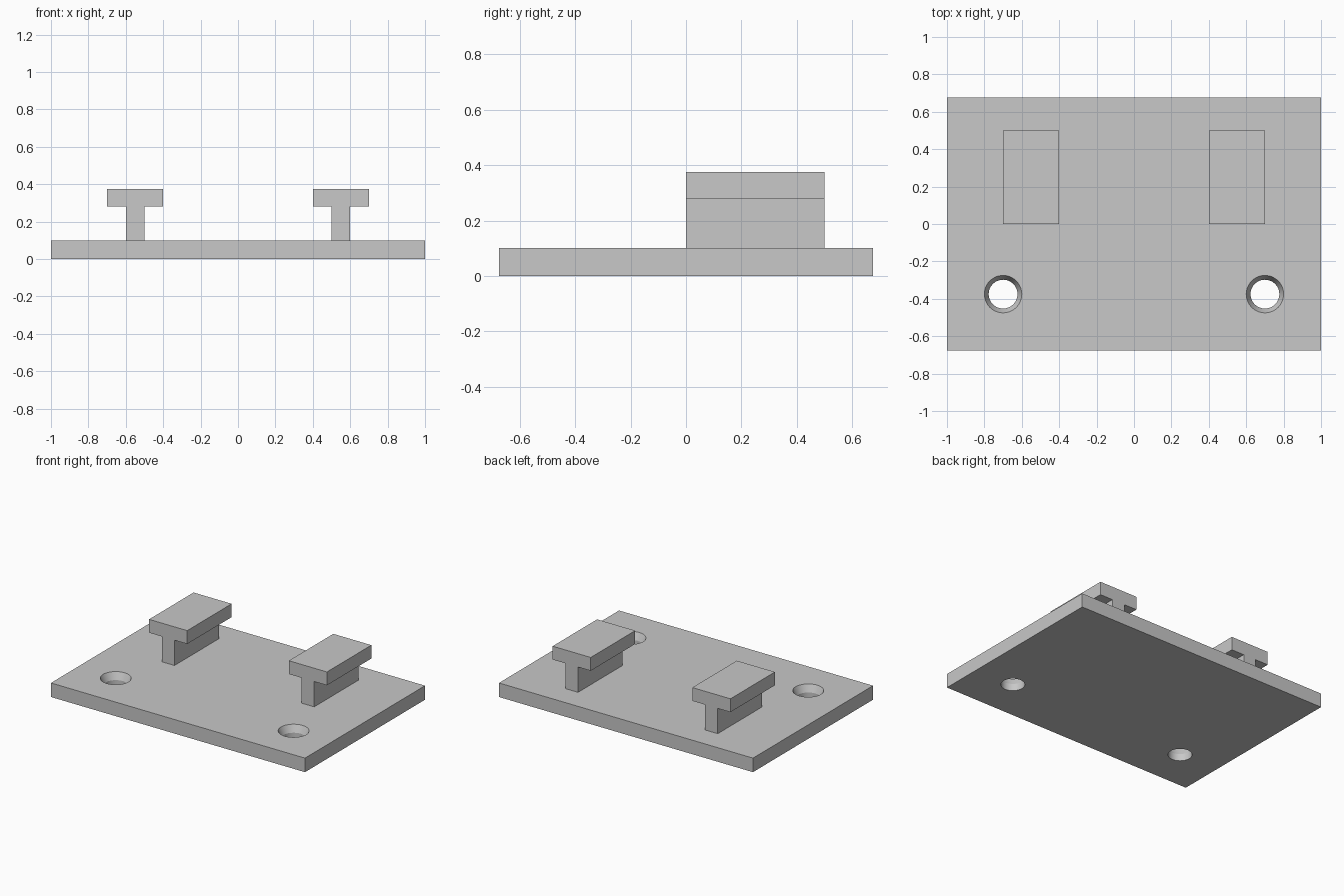
import bpy, bmesh

if "Cube" in bpy.data.objects:
    bpy.data.objects.remove(bpy.data.objects["Cube"], do_unlink=True)

grey = bpy.data.materials.new("plain grey")
grey.use_nodes = True
colour = (0.58, 0.58, 0.58, 1)
grey.diffuse_color = colour
grey.node_tree.nodes["Principled BSDF"].inputs["Base Color"].default_value = colour

PLATE_TOP = 0.1


def add_object(name, bm):
    bmesh.ops.recalc_face_normals(bm, faces=bm.faces)
    mesh = bpy.data.meshes.new(name)
    bm.to_mesh(mesh)
    bm.free()
    mesh.materials.append(grey)
    obj = bpy.data.objects.new(name, mesh)
    bpy.context.collection.objects.link(obj)
    return obj


def extrude_along_y(name, profile, y0, y1):
    """Solid from an x-z outline, extruded from y0 to y1."""
    bm = bmesh.new()
    face = bm.faces.new([bm.verts.new((x, y0, z)) for x, z in profile])
    result = bmesh.ops.extrude_face_region(bm, geom=[face])
    verts = [v for v in result["geom"] if isinstance(v, bmesh.types.BMVert)]
    bmesh.ops.translate(bm, verts=verts, vec=(0, y1 - y0, 0))
    return add_object(name, bm)


def hole_cutter(name, x, y):
    """Round cutter turned from a profile: straight bore widening to the top."""
    bm = bmesh.new()
    profile = [(0, -0.05), (0.077, -0.05), (0.077, 0.05), (0.1, PLATE_TOP),
               (0.1, 0.15), (0, 0.15)]
    verts = [bm.verts.new((r, 0, z)) for r, z in profile]
    edges = [bm.edges.new(pair) for pair in zip(verts, verts[1:])]
    bmesh.ops.spin(bm, geom=verts + edges, cent=(0, 0, 0), axis=(0, 0, 1),
                   angle=6.283185307, steps=48)
    bmesh.ops.remove_doubles(bm, verts=bm.verts, dist=0.0001)
    bmesh.ops.translate(bm, verts=bm.verts, vec=(x, y, 0))
    obj = add_object(name, bm)
    obj.hide_render = True
    return obj


# Base plate with two screw holes
plate = extrude_along_y("base_plate", [(-1, 0), (1, 0), (1, PLATE_TOP), (-1, PLATE_TOP)],
                        -0.675, 0.675)
bpy.context.view_layer.objects.active = plate
plate.select_set(True)
for side in (-1, 1):
    cutter = hole_cutter("hole_cutter", side * 0.7, -0.375)
    cut = plate.modifiers.new("screw_hole", "BOOLEAN")
    cut.operation = "DIFFERENCE"
    cut.solver = "EXACT"
    cut.object = cutter
    bpy.ops.object.modifier_apply(modifier=cut.name)
    bpy.data.objects.remove(cutter, do_unlink=True)
bpy.ops.object.shade_smooth_by_angle(angle=0.3)

# T-shaped rails, one on each side
half_tee = [(0.05, PLATE_TOP), (0.05, 0.28), (0.15, 0.28), (0.15, 0.375)]
tee = half_tee + [(-x, z) for x, z in reversed(half_tee)]
for side, label in ((1, "left"), (-1, "right")):
    extrude_along_y(label + "_rail", [(x + side * 0.55, z) for x, z in tee], 0, 0.5)
